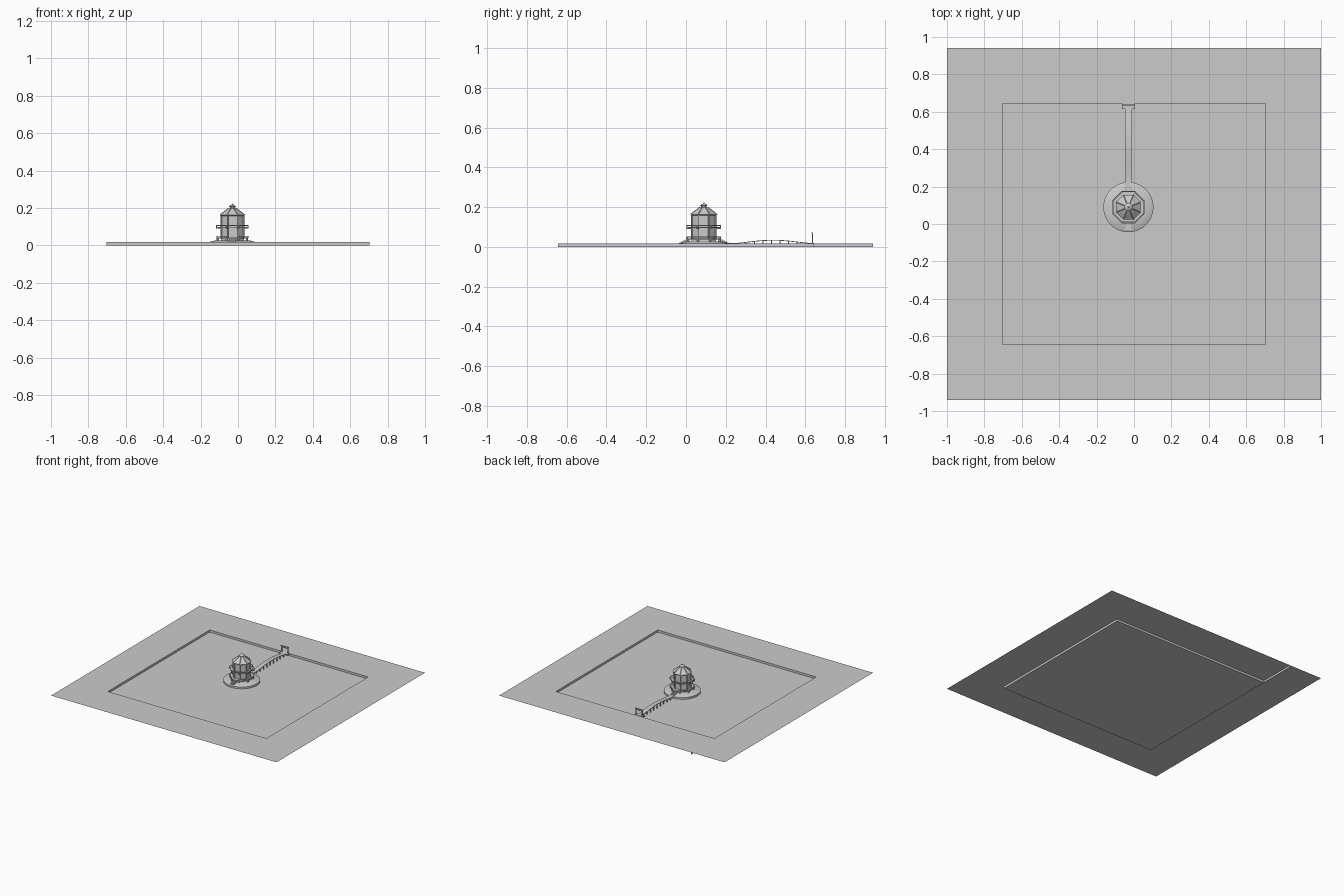
import bpy, bmesh, math
from mathutils import Vector

if "Cube" in bpy.data.objects:
    bpy.data.objects.remove(bpy.data.objects["Cube"])

CX, CY = -0.03, 0.09      # pavilion centre
G = 0.017                 # ground level above the basin floor
OCT = math.pi / 8         # octagon turned so that flats face the axes


def make(name, verts, faces):
    me = bpy.data.meshes.new(name)
    me.from_pydata(verts, [], faces)
    ob = bpy.data.objects.new(name, me)
    bpy.context.collection.objects.link(ob)
    return ob


def boxes(name, items):
    """Join boxes given as (centre, size, turn about z)."""
    v, f = [], []
    for c, s, a in items:
        n = len(v)
        for z in (-1, 1):
            for x, y in ((-1, -1), (1, -1), (1, 1), (-1, 1)):
                px, py = x * s[0] / 2, y * s[1] / 2
                v.append((c[0] + px * math.cos(a) - py * math.sin(a),
                          c[1] + px * math.sin(a) + py * math.cos(a),
                          c[2] + z * s[2] / 2))
        f += [tuple(n + i for i in q) for q in
              ((3, 2, 1, 0), (4, 5, 6, 7), (0, 1, 5, 4), (1, 2, 6, 5), (2, 3, 7, 6), (3, 0, 4, 7))]
    return make(name, v, f)


def lathe(name, prof, n=8):
    """Turned solid at the pavilion centre; octagon profiles use the apothem."""
    k = 1 / math.cos(OCT) if n == 8 else 1
    v = [(CX + k * r * math.cos(OCT + i * math.tau / n),
          CY + k * r * math.sin(OCT + i * math.tau / n), z) for r, z in prof for i in range(n)]
    f = [(j * n + i, j * n + (i + 1) % n, (j + 1) * n + (i + 1) % n, (j + 1) * n + i)
         for j in range(len(prof) - 1) for i in range(n)]
    f.append(tuple(reversed(range(n))))
    f.append(tuple(range((len(prof) - 1) * n, len(prof) * n)))
    return make(name, v, f)


def ring(r, z, corner=True, side=0):
    """Point on octagon corner (or along a flat by fraction side)."""
    def at(i):
        a = i * math.pi / 4 + (OCT if corner else 0)
        q = r / math.cos(OCT) if corner else r
        return (CX + q * math.cos(a), CY + q * math.sin(a), z), a
    return [at(i) for i in range(8)]


def rails(r, z, t):
    """Eight rail boxes along the flats of an octagon."""
    w = 2 * r * math.tan(OCT)
    return [(p, (t, w, t), a) for p, a in ring(r, z, False)]


def posts(r, z0, z1, t):
    return [((p[0], p[1], (z0 + z1) / 2), (t, t, z1 - z0), a) for p, a in ring(r, 0)]


# Ground sheet with a sunken rectangular basin
def rect(x, y, z):
    return [(-x, -y, z), (x, -y, z), (x, y, z), (-x, y, z)]


gv = rect(1, 0.94, G) + rect(0.703, 0.645, G) + rect(0.703, 0.645, 0)
gf = [(8, 9, 10, 11)]
for i in range(4):
    j = (i + 1) % 4
    gf += [(i, j, 4 + j, 4 + i), (4 + i, 4 + j, 8 + j, 8 + i)]
make("ground_and_basin", gv, gf)
# Buried wall running from the basin corner to the back edge
make("channel_wall", [(-0.703, 0.645, 0), (-0.703, 0.94, 0), (-0.703, 0.94, G), (-0.703, 0.645, G)],
     [(0, 1, 2, 3)])

# Round island
island = lathe("island", [(0.134, 0), (0.134, 0.014), (0.125, 0.018), (0.098, 0.025), (0.085, 0.026)], 48)

# Pavilion: foundation, raised deck, hall, balcony
lathe("foundation", [(0.062, 0.024), (0.062, 0.038)])
lathe("lower_deck", [(0.084, 0.036), (0.084, 0.041)])
boxes("deck_legs", posts(0.078, 0.022, 0.037, 0.009))
boxes("deck_rails", rails(0.083, 0.049, 0.003)[:2] + rails(0.083, 0.049, 0.003)[3:6]
      + rails(0.083, 0.049, 0.003)[7:] + posts(0.083, 0.04, 0.051, 0.005))
lathe("hall_walls", [(0.058, 0.04), (0.058, 0.163)])
boxes("hall_columns", posts(0.06, 0.04, 0.163, 0.006))
lathe("balcony", [(0.08, 0.095), (0.08, 0.099)])
boxes("balcony_rails", rails(0.084, 0.107, 0.004) + posts(0.084, 0.095, 0.109, 0.004))
boxes("balcony_brackets", [((p[0], p[1], 0.093), (0.03, 0.004, 0.005), a) for p, a in ring(0.072, 0)])

# Roof, its ribs, lantern and finial
lathe("roof", [(0.062, 0.158), (0.066, 0.162), (0.042, 0.182), (0.022, 0.197), (0.012, 0.199)])
rv, rf = [], []
for lo, hi in zip(ring(0.067, 0.163), ring(0.02, 0.199)):
    p, q = Vector(lo[0]), Vector(hi[0])
    s = Vector((-math.sin(lo[1]), math.cos(lo[1]), 0)) * 0.002
    up = Vector((0, 0, 0.003))
    n = len(rv)
    rv += [p - s, p + s, p + up, q - s, q + s, q + up]
    rf += [tuple(n + i for i in t) for t in
           ((0, 2, 1), (3, 4, 5), (1, 2, 5, 4), (2, 0, 3, 5), (0, 1, 4, 3))]
make("roof_ribs", rv, rf)
lathe("lantern", [(0.014, 0.197), (0.014, 0.206), (0.021, 0.207), (0.012, 0.214), (0.004, 0.217)])
lathe("finial", [(0.003, 0.215), (0.005, 0.218), (0.001, 0.223)])

# Front and back steps, from island to deck
steps = []
for s in (-1, 1):
    for i in range(4):
        h = 0.037 - i * 0.005
        steps.append(((CX, CY + s * (0.088 + i * 0.01), h / 2 + 0.006), (0.034, 0.01, h - 0.012), 0))
boxes("steps", steps)

# Arched footbridge: deck strip, edge posts and piers
N, Y0, Y1 = 16, 0.215, 0.625
W = 0.018


def arch(y):
    if y < 0.25:
        return 0.019
    return 0.019 + 0.016 * math.sin(math.pi * (y - 0.25) / (Y1 - 0.25)) ** 1.3 if y < Y1 else 0.019


bv, bf = [], []
for i in range(N + 1):
    y = Y0 + (Y1 - Y0) * i / N
    z = arch(y)
    bv += [(CX - W, y, z - 0.004), (CX + W, y, z - 0.004), (CX + W, y, z), (CX - W, y, z)]
for i in range(N):
    for k in range(4):
        m = (k + 1) % 4
        bf.append((i * 4 + k, i * 4 + m, i * 4 + 4 + m, i * 4 + 4 + k))
bf += [(3, 2, 1, 0), tuple(N * 4 + k for k in range(4))]
make("bridge_deck", bv, bf)
piers = []
for i in range(9):
    y = 0.26 + i * 0.0425
    for s in (-1, 1):
        piers.append(((CX + s * 0.014, y, arch(y) / 2 - 0.001), (0.005, 0.005, arch(y) - 0.002), 0))
boxes("bridge_piers", piers)

# Gate at the outer bridge end
gate = [((CX, 0.63, 0.016), (0.07, 0.03, 0.008), 0)]
for s in (-1, 1):
    gate.append(((CX + s * 0.027, 0.636, 0.043), (0.006, 0.006, 0.05), 0))
gate += [((CX, 0.636, 0.068), (0.07, 0.007, 0.005), 0), ((CX, 0.636, 0.058), (0.056, 0.004, 0.004), 0)]
boxes("gate", gate)

# Consistent outward normals on the solid parts
for ob in bpy.data.objects:
    if ob.name in ("ground_and_basin", "channel_wall"):
        continue
    bm = bmesh.new()
    bm.from_mesh(ob.data)
    bmesh.ops.recalc_face_normals(bm, faces=bm.faces)
    bm.to_mesh(ob.data)
    bm.free()

# Smooth shading on the round island
bpy.context.view_layer.objects.active = island
island.select_set(True)
bpy.ops.object.shade_smooth_by_angle(angle=math.radians(30))
